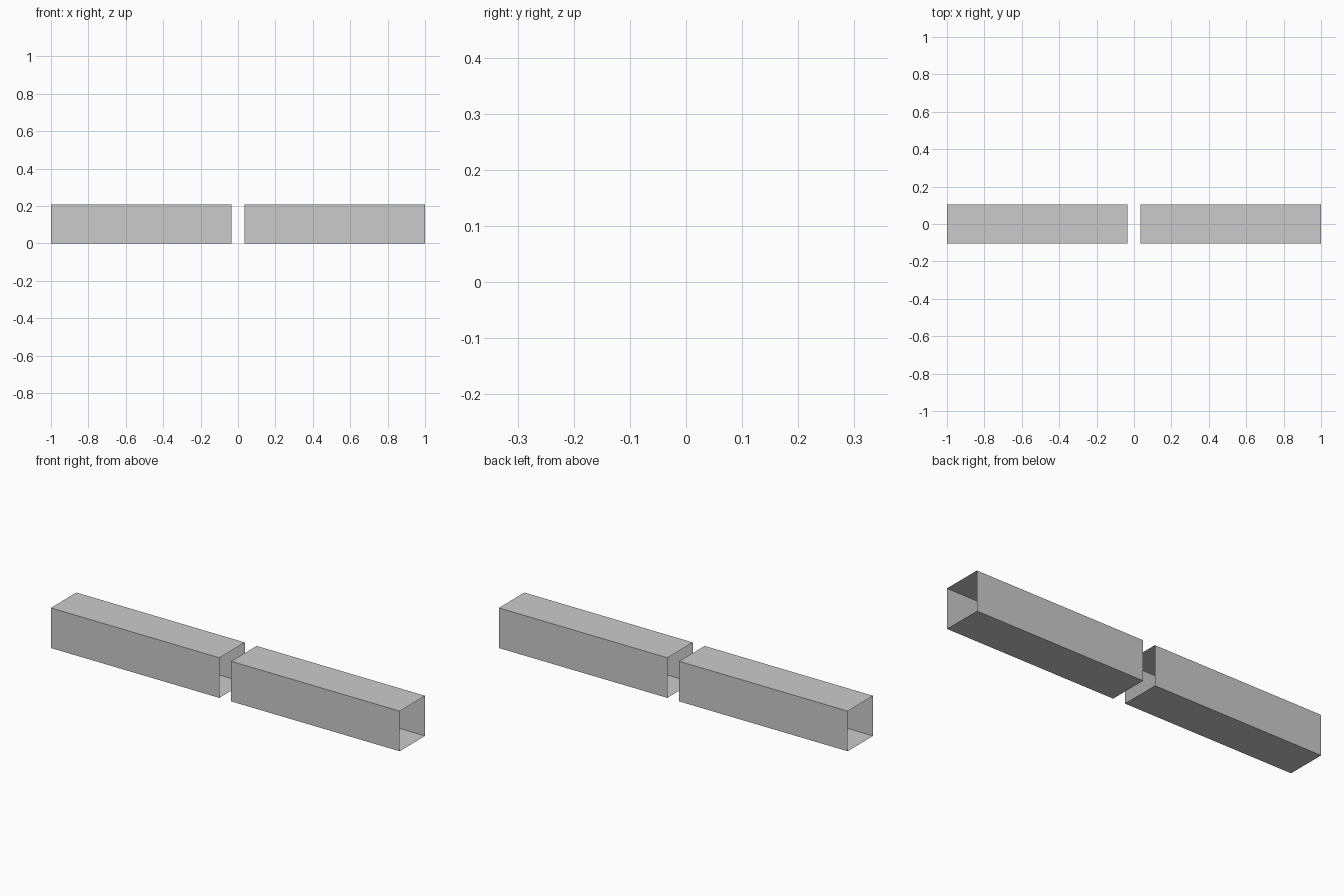
import bpy, bmesh

if "Cube" in bpy.data.objects:
    bpy.data.objects.remove(bpy.data.objects["Cube"])

SIZE = 0.208           # square section
INNER, OUTER = 0.034, 1.0


def open_square_tube(name, x0, x1):
    """Thin-walled square tube along x, open at both ends."""
    h = SIZE / 2
    profile = [(-h, 0), (h, 0), (h, SIZE), (-h, SIZE)]
    bm = bmesh.new()
    a = [bm.verts.new((x0, y, z)) for y, z in profile]
    b = [bm.verts.new((x1, y, z)) for y, z in profile]
    for i in range(4):
        j = (i + 1) % 4
        bm.faces.new((a[i], a[j], b[j], b[i]))
    # Outward-facing walls
    for f in bm.faces:
        f.normal_update()
        c = f.calc_center_median()
        if f.normal.y * c.y + f.normal.z * (c.z - h) < 0:
            f.normal_flip()
    mesh = bpy.data.meshes.new(name)
    bm.to_mesh(mesh)
    bm.free()
    obj = bpy.data.objects.new(name, mesh)
    bpy.context.collection.objects.link(obj)


# Two matching tubes with a small gap between them
open_square_tube("left_tube", -OUTER, -INNER)
open_square_tube("right_tube", INNER, OUTER)
